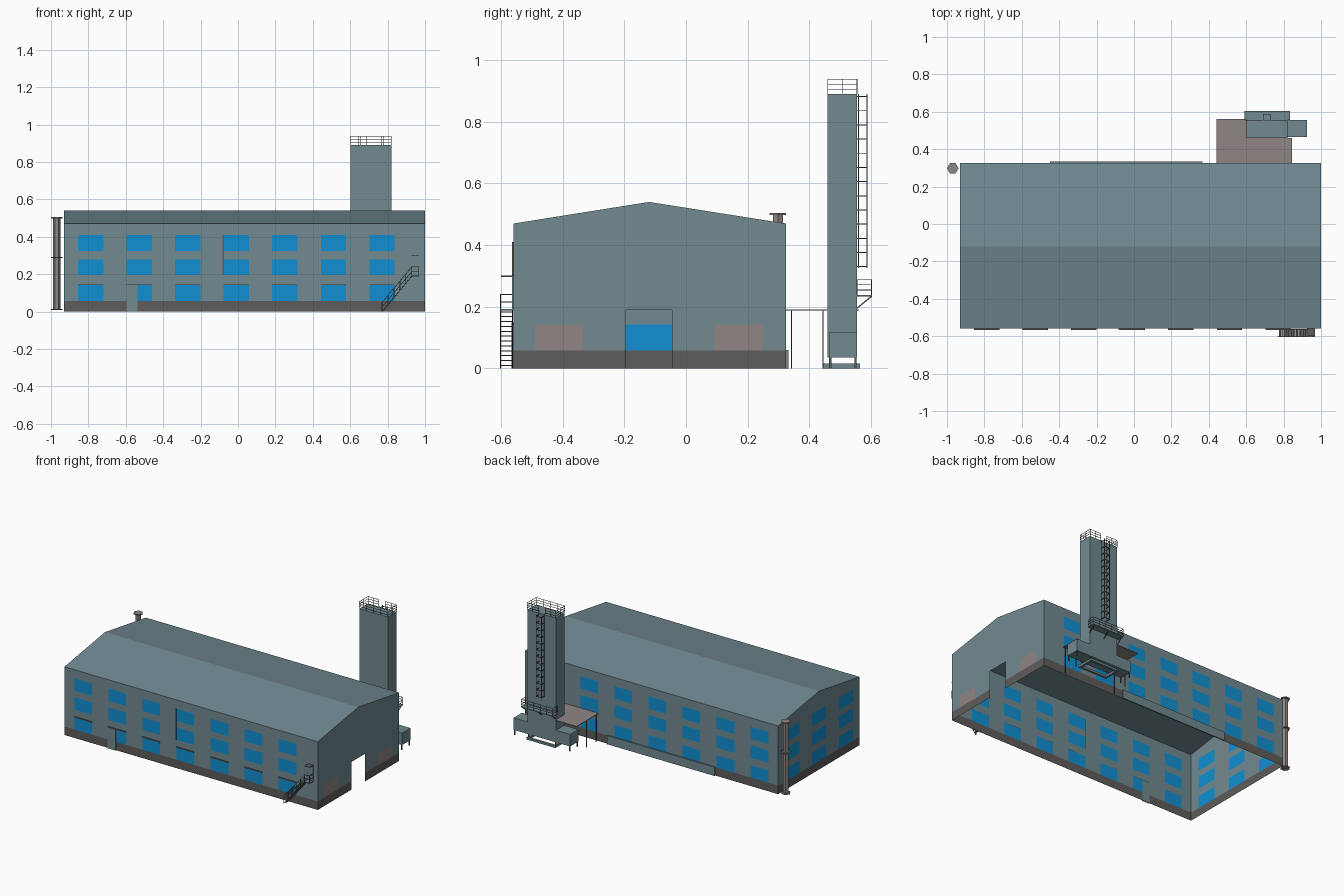
import bpy, bmesh, math
from mathutils import Vector, Matrix

if "Cube" in bpy.data.objects:
    bpy.data.objects.remove(bpy.data.objects["Cube"])


def material(name, rgb):
    m = bpy.data.materials.new(name)
    m.diffuse_color = (*rgb, 1)
    m.use_nodes = True
    m.node_tree.nodes["Principled BSDF"].inputs["Base Color"].default_value = m.diffuse_color
    return m


TEAL = material("teal cladding", (0.165, 0.255, 0.285))
BLUE = material("blue glass", (0.005, 0.28, 0.65))
DARK = material("dark plinth", (0.115, 0.108, 0.106))
GREY = material("warm grey", (0.28, 0.24, 0.23))
MATS = [TEAL, BLUE, DARK, GREY]


def finish(bm, name, mats):
    me = bpy.data.meshes.new(name)
    bm.to_mesh(me)
    bm.free()
    for m in mats:
        me.materials.append(m)
    ob = bpy.data.objects.new(name, me)
    bpy.context.collection.objects.link(ob)
    return ob


def add_box(bm, x0, x1, y0, y1, z0, z1):
    mat = Matrix.Translation(((x0 + x1) / 2, (y0 + y1) / 2, (z0 + z1) / 2)) @ \
        Matrix.Diagonal((x1 - x0, y1 - y0, z1 - z0, 1))
    bmesh.ops.create_cube(bm, size=1, matrix=mat)


def boxes(name, mat, *dims):
    bm = bmesh.new()
    for d in dims:
        add_box(bm, *d)
    return finish(bm, name, [mat])


def bars(name, mat, segs, t=0.003):
    """Square bars between pairs of points."""
    bm = bmesh.new()
    for p, q in segs:
        p, q = Vector(p), Vector(q)
        d = q - p
        rot = d.to_track_quat('Z', 'Y').to_matrix().to_4x4()
        m = Matrix.Translation((p + q) / 2) @ rot @ Matrix.Diagonal((t, t, d.length, 1))
        bmesh.ops.create_cube(bm, size=1, matrix=m)
    return finish(bm, name, [mat])


X0, X1, Y0, Y1, EAVE, RIDGE, YR = -0.93, 1.0, -0.56, 0.325, 0.47, 0.54, -0.12
COLS = [(-0.855 + 0.2595 * i, -0.72 + 0.2595 * i) for i in range(7)]
GABLE_COLS = [(-0.49, -0.335), (-0.195, -0.045), (0.092, 0.248)]
ROWS = [(0.058, 0.143), (0.195, 0.28), (0.325, 0.41)]


def inside(v, spans):
    return any(a < v < b for a, b in spans)


def wall(name, ends, cols, rule, place, outward, extra_v=(), peak=False):
    """Wall plane cut into cells, coloured by rule; None leaves an opening."""
    us = sorted({*ends, *[c for s in cols for c in s]})
    vs = sorted({0, EAVE, *extra_v, *[r for s in ROWS for r in s]})
    bm = bmesh.new()
    grid = [[bm.verts.new(place(u, v)) for v in vs] for u in us]
    for i in range(len(us) - 1):
        for j in range(len(vs) - 1):
            k = rule((us[i] + us[i + 1]) / 2, (vs[j] + vs[j + 1]) / 2)
            if k is not None:
                f = bm.faces.new((grid[i][j], grid[i + 1][j], grid[i + 1][j + 1], grid[i][j + 1]))
                f.material_index = k
    if peak:
        bm.faces.new([g[-1] for g in grid] + [bm.verts.new(place(YR, RIDGE))])
    bm.normal_update()
    for f in bm.faces:
        if f.normal.dot(Vector(outward)) < 0:
            f.normal_flip()
    finish(bm, name, MATS)


def glazed(cols):
    return lambda u, v: 2 if v < ROWS[0][0] else int(inside(u, cols) and inside(v, ROWS))


front_rule = glazed(COLS)
DOOR = (-0.595, -0.54)
wall("front_wall", (X0, X1), COLS + [DOOR],
     lambda u, v: 0 if inside(u, [DOOR]) and v < 0.143 else front_rule(u, v),
     lambda u, v: (u, Y0, v), (0, -1, 0))
wall("back_wall", (X0, X1), COLS, front_rule, lambda u, v: (u, Y1, v), (0, 1, 0))
wall("left_gable", (Y0, Y1), GABLE_COLS, glazed(GABLE_COLS),
     lambda u, v: (X0, u, v), (-1, 0, 0), peak=True)


# right gable: two grey gates and an open doorway
def gate_rule(u, v):
    if inside(u, GABLE_COLS[1:2]) and v < 0.19:
        return None
    if v < ROWS[0][0]:
        return 2
    return 3 if inside(u, GABLE_COLS) and v < 0.143 else 0


wall("right_gable", (Y0, Y1), GABLE_COLS, gate_rule,
     lambda u, v: (X1, u, v), (1, 0, 0), extra_v=(0.19,), peak=True)

# roof
bm = bmesh.new()
a, b = [[bm.verts.new((x, y, z)) for y, z in ((Y0, EAVE), (YR, RIDGE), (Y1, EAVE))] for x in (X0, X1)]
for i in range(2):
    bm.faces.new((a[i], b[i], b[i + 1], a[i + 1]))
finish(bm, "roof", [TEAL])

# small wall details
boxes("front_door", TEAL, (-0.597, -0.538, Y0 - 0.006, Y0, 0, 0.143))
boxes("window_ledges", DARK, *[(c[0], c[1], Y0 - 0.006, Y0, 0.143, 0.149) for c in COLS])
boxes("wall_pipe", DARK, (-0.082, -0.076, Y0 - 0.005, Y0, 0.195, 0.41))
boxes("back_plinth_panel", TEAL, (-0.45, 0.367, Y1, Y1 + 0.008, 0, 0.06))

# outside stair on the front, with landing, door and canopy
N = 12
treads = []
for i in range(N):
    x, z = 0.775 + 0.155 * i / N, 0.19 * (i + 0.5) / N
    treads.append((x, x + 0.012, -0.602, -0.563, z, z + 0.003))
boxes("stair_treads", DARK, *treads)
boxes("stair_landing", TEAL, (0.925, 0.968, -0.602, Y0, 0.187, 0.192),
      (0.93, 0.966, -0.565, Y0, 0.192, 0.297))
boxes("stair_canopy", DARK, (0.928, 0.968, -0.6, Y0, 0.297, 0.301))
segs = []
for y in (-0.602, -0.563):
    segs.append(((0.77, y, 0), (0.93, y, 0.19)))
    for h in (0.025, 0.05):
        segs.append(((0.77, y, h), (0.93, y, 0.19 + h)))
    for i in range(6):
        x, z = 0.77 + 0.032 * i, 0.038 * i
        segs.append(((x, y, z), (x, y, z + 0.05)))
for h in (0.215, 0.24):
    segs += [((0.93, -0.602, h), (0.966, -0.602, h)), ((0.966, -0.602, h), (0.966, Y0, h))]
segs.append(((0.966, -0.602, 0.19), (0.966, -0.602, 0.24)))
bars("stair_railing", DARK, segs)

# six-sided chimney pipe with flanges
bm = bmesh.new()
for z0, z1, r in ((0.01, 0.5, 0.019), (0.008, 0.014, 0.031), (0.287, 0.293, 0.031), (0.498, 0.505, 0.031)):
    bmesh.ops.create_cone(bm, cap_ends=True, segments=6, radius1=r, radius2=r, depth=z1 - z0,
                          matrix=Matrix.Translation((-0.969, 0.298, (z0 + z1) / 2))
                          @ Matrix.Rotation(math.pi / 6 + math.pi / 3, 4, 'Z'))
finish(bm, "chimney_pipe", [GREY])

# tower with side wings
TX0, TX1, TY0, TY1, TOP = 0.602, 0.82, 0.46, 0.555, 0.89
boxes("tower", TEAL, (TX0, TX1, TY0, TY1, 0.035, TOP))
boxes("tower_wings", TEAL, (0.495, TX0, 0.465, TY1, 0.035, 0.118), (TX1, 0.925, 0.465, TY1, 0.035, 0.118))
boxes("tower_base_frame", TEAL, (0.6, 0.82, 0.445, 0.46, 0, 0.015), (0.6, 0.82, 0.55, 0.565, 0, 0.015),
      (0.6, 0.615, 0.46, 0.55, 0, 0.015), (0.805, 0.82, 0.46, 0.55, 0, 0.015))
bars("tower_legs", DARK, [((x, y, 0), (x, y, 0.036)) for x in (0.5, 0.608, 0.812, 0.92)
                          for y in (0.468, 0.55)], 0.007)

# grey link canopy between hall and tower
boxes("link_canopy", GREY, (0.44, 0.845, Y1, TY0, 0.187, 0.191), (0.44, TX0, TY0, 0.562, 0.187, 0.191))
bars("canopy_posts", DARK, [((x, y, 0), (x, y, 0.188)) for x in (0.445, 0.84) for y in (0.342, 0.445)], 0.004)


def railing(path, z, height, step=0.05):
    """Posts and three rails along an open path."""
    out = []
    for (ax, ay), (bx, by) in zip(path, path[1:]):
        for k in (0.33, 0.66, 1):
            out.append(((ax, ay, z + height * k), (bx, by, z + height * k)))
        n = max(1, round(math.hypot(bx - ax, by - ay) / step))
        for i in range(n + 1):
            x, y = ax + (bx - ax) * i / n, ay + (by - ay) * i / n
            out.append(((x, y, z), (x, y, z + height)))
    return out


# tower top railing, with a gap at the ladder
bars("tower_top_railing", DARK, railing([(0.735, TY1), (TX1, TY1), (TX1, TY0), (TX0, TY0), (TX0, TY1),
                                         (0.685, TY1)], TOP, 0.048), 0.0022)

# service balcony behind the tower
boxes("balcony_deck", TEAL, (0.59, 0.835, TY1, 0.604, 0.233, 0.238))
bars("balcony_railing", DARK, railing([(0.592, TY1), (0.592, 0.602), (0.833, 0.602), (0.833, TY1)],
                                      0.238, 0.05), 0.0022)
bars("balcony_struts", DARK, [((x, TY1, 0.195), (x, 0.602, 0.234)) for x in (0.6, 0.71, 0.825)], 0.004)

# ladder up the tower
segs = [((x, 0.587, 0.325), (x, 0.587, TOP)) for x in (0.69, 0.73)]
segs += [((x, 0.56, 0.325), (x, 0.56, TOP)) for x in (0.69, 0.73)]
for i in range(13):
    z = 0.33 + i * 0.046
    segs.append(((0.69, 0.587, z), (0.73, 0.587, z)))
    segs += [((x, TY1, z), (x, 0.587, z)) for x in (0.69, 0.73)]
bars("tower_ladder", DARK, segs)
